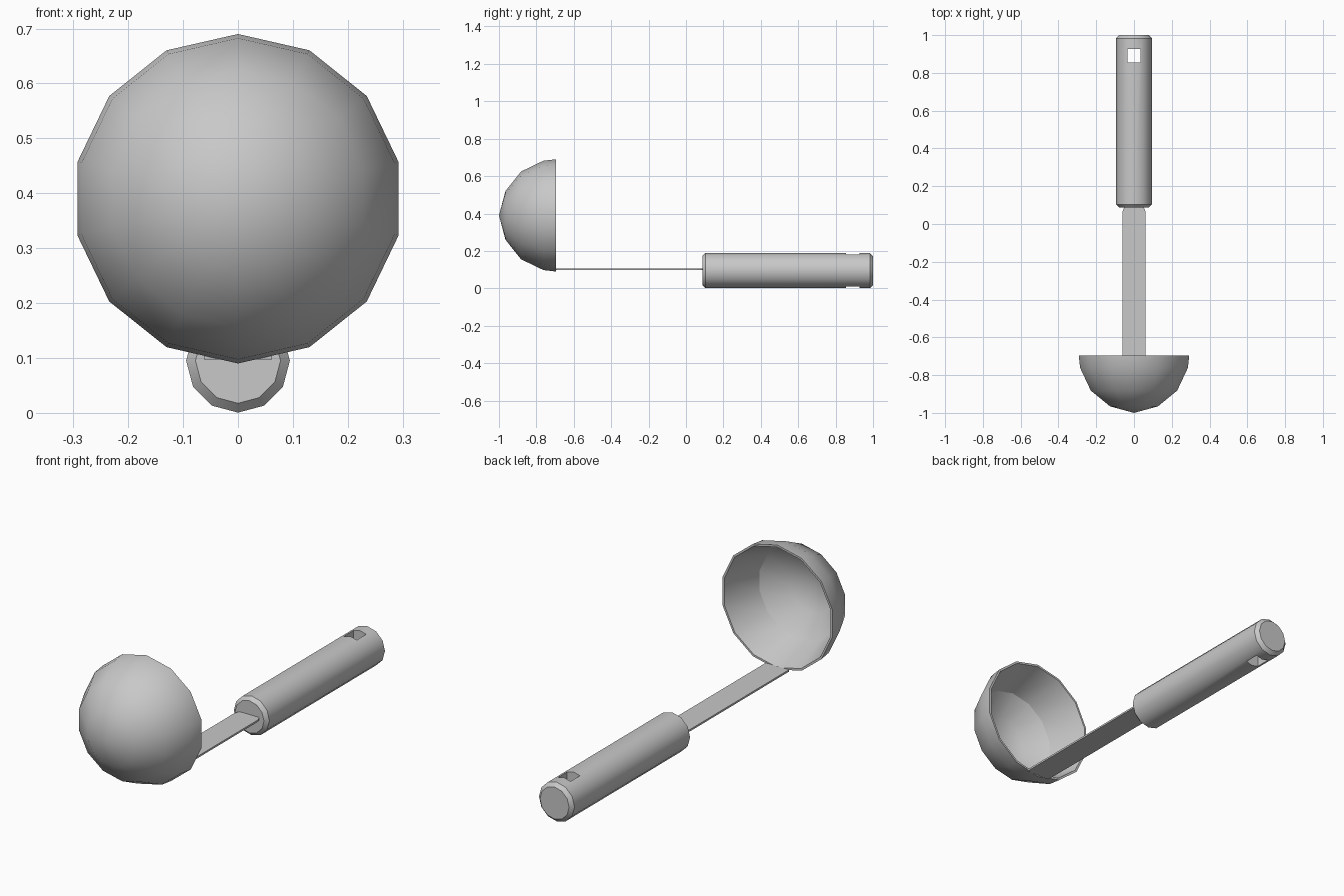
import bpy
import bmesh
from math import sin, cos, pi, radians
from mathutils import Matrix

if "Cube" in bpy.data.objects:
    bpy.data.objects.remove(bpy.data.objects["Cube"])

steel = bpy.data.materials.new("brushed_grey")
grey = (0.58, 0.58, 0.58, 1)
steel.use_nodes = True
steel.diffuse_color = grey
steel.node_tree.nodes["Principled BSDF"].inputs["Base Color"].default_value = grey


def make(name, bm):
    bmesh.ops.recalc_face_normals(bm, faces=bm.faces)
    mesh = bpy.data.meshes.new(name)
    bm.to_mesh(mesh)
    bm.free()
    mesh.materials.append(steel)
    obj = bpy.data.objects.new(name, mesh)
    bpy.context.collection.objects.link(obj)
    return obj


def smooth(obj, degrees):
    bpy.ops.object.select_all(action='DESELECT')
    obj.select_set(True)
    bpy.context.view_layer.objects.active = obj
    bpy.ops.object.shade_smooth_by_angle(angle=radians(degrees))


def lathe(name, profile, sides, height):
    """Revolve (radius, y) points around a lengthwise axis at the given height."""
    bm = bmesh.new()
    rings = []
    for r, y in profile:
        if r == 0:
            rings.append([bm.verts.new((0, y, height))] * sides)
        else:
            rings.append([bm.verts.new((r * sin(2 * pi * i / sides), y,
                                        height + r * cos(2 * pi * i / sides)))
                          for i in range(sides)])
    for a, b in zip(rings, rings[1:]):
        for i in range(sides):
            j = (i + 1) % sides
            corners = list(dict.fromkeys((a[i], a[j], b[j], b[i])))
            bm.faces.new(corners)
    for ring in (rings[0], rings[-1]):
        if ring[0] is not ring[1]:
            bm.faces.new(ring)
    return make(name, bm)


# Bowl: hemispherical outer skin, thin rim, inner skin with a coarser wall
SIDES, R, RIM = 14, 0.3, -0.695
step = 2 * pi / SIDES


def arc(radius, k):
    return radius * sin(k * step), RIM - radius * cos(k * step)


inner = R - 0.01
outer_pts = [(0, RIM - R - 0.005)] + [arc(R, k) for k in (1, 2, 3)] + [(R, RIM)]
inner_pts = [(inner, RIM), arc(inner, 2), arc(inner, 1), (0, RIM - inner)]
bowl = lathe("bowl", outer_pts + inner_pts, SIDES, 0.39)
smooth(bowl, 30)

# Handle: twelve-sided grip with chamfered ends
GR, C = 0.0945, 0.017
handle = lathe("handle", [(GR - C, 0.087), (GR, 0.087 + C), (GR, 1 - C), (GR - C, 1)],
               12, 0.095)

# Hanging hole cut straight through the grip
bm = bmesh.new()
bmesh.ops.create_cube(bm, size=1, matrix=Matrix.Translation((0, 0.891, 0.095))
                      @ Matrix.Diagonal((0.068, 0.072, 0.4, 1)))
cutter = make("hole_cutter", bm)
cutter.hide_render = True
cut = handle.modifiers.new("hanging_hole", 'BOOLEAN')
cut.operation = 'DIFFERENCE'
cut.solver = 'EXACT'
cut.object = cutter
bpy.context.view_layer.objects.active = handle
bpy.ops.object.modifier_apply(modifier=cut.name)
bpy.data.objects.remove(cutter)
smooth(handle, 35)

# Shank: flat strip with a narrowed tip that enters the grip
half = [(0.062, RIM), (0.062, 0.06), (0.056, 0.08), (0.042, 0.1)]
outline = half + [(-x, y) for x, y in reversed(half)]
bm = bmesh.new()
face = bm.faces.new([bm.verts.new((x, y, 0.097)) for x, y in outline])
top = bmesh.ops.extrude_face_region(bm, geom=[face])["geom"]
bmesh.ops.translate(bm, vec=(0, 0, 0.009),
                    verts=[v for v in top if isinstance(v, bmesh.types.BMVert)])
make("shank", bm)
